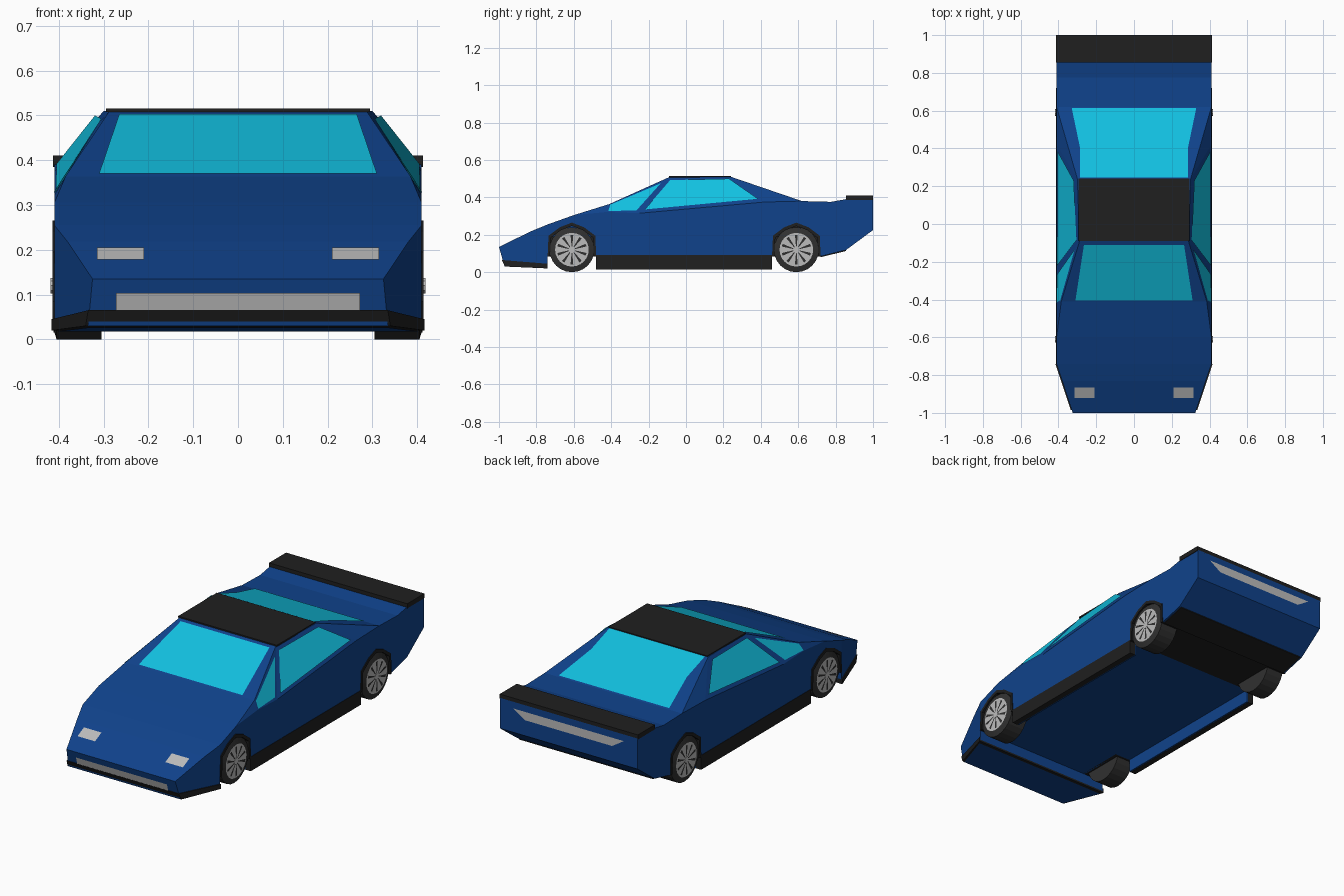
import bpy, bmesh, math
from mathutils import Vector, Matrix
from mathutils.geometry import intersect_line_plane, normal as face_normal

if "Cube" in bpy.data.objects:
    bpy.data.objects.remove(bpy.data.objects["Cube"])


def material(name, rgb):
    m = bpy.data.materials.new(name)
    m.diffuse_color = (*rgb, 1)
    m.use_nodes = True
    m.node_tree.nodes["Principled BSDF"].inputs["Base Color"].default_value = m.diffuse_color
    return m


BLUE = material("blue_paint", (0.005, 0.055, 0.26))
GLASS = material("cyan_glass", (0.006, 0.53, 0.75))
BLACK = material("black_trim", (0.014, 0.014, 0.014))
TYRE = material("tyre_rubber", (0.03, 0.03, 0.03))
LIGHT = material("light_grey", (0.5, 0.5, 0.5))


def finish(name, bm, mat, mirror=False, recalc=True):
    if recalc:
        bmesh.ops.recalc_face_normals(bm, faces=bm.faces[:])
    me = bpy.data.meshes.new(name)
    bm.to_mesh(me)
    bm.free()
    me.materials.append(mat)
    ob = bpy.data.objects.new(name, me)
    bpy.context.collection.objects.link(ob)
    if mirror:
        ob.modifiers.new("mirror", 'MIRROR').use_axis[0] = True
    return ob


def prism(name, yz, x0, x1, mat, mirror=False, taper=False):
    """Side profile extruded across x; taper narrows it towards the nose."""
    bm = bmesh.new()
    f = bm.faces.new([bm.verts.new((x0, y, z)) for y, z in yz])
    ext = bmesh.ops.extrude_face_region(bm, geom=[f])
    for v in ext["geom"]:
        if isinstance(v, bmesh.types.BMVert):
            v.co.x = x1
    if taper:
        for v in bm.verts:
            v.co.x *= 1 - 0.8 * max(0, -0.74 - v.co.y)
    return finish(name, bm, mat, mirror)


def box(name, x0, x1, y0, y1, z0, z1, mat, mirror=False):
    return prism(name, [(y0, z0), (y1, z0), (y1, z1), (y0, z1)], x0, x1, mat, mirror)


def panel(name, plane, axis, pts, mat, offset=0.004, mirror=False):
    """Flat panel: 2D points projected along an axis onto a body plane."""
    n = face_normal(plane)
    d = Vector([float(i == axis) for i in range(3)])
    bm = bmesh.new()
    verts = []
    for p in pts:
        p = list(p)
        p.insert(axis, 0)
        p = Vector(p)
        verts.append(bm.verts.new(intersect_line_plane(p, p + d, plane[0], n) + d * offset))
    f = bm.faces.new(verts)
    f.normal_update()
    if f.normal.dot(d) * offset < 0:
        f.normal_flip()
    return finish(name, bm, mat, mirror, recalc=False)


def arch(c, s=1.0):
    """Wheel arch outline around wheel centre c."""
    raw = [(-.13, .085), (-.125, .195), (-.065, .24), (0, .265),
           (.065, .24), (.125, .195), (.13, .085)]
    return [(c + y * s, .085 + (z - .085) * s) for y, z in raw]


FRONT, REAR = -.61, .59

# Lower body and tapered nose
prism("lower_body", [(-.74, .255), (-.6, .305), (-.42, .322), (-.25, .315), (.42, .375),
                     (.62, .38), (.775, .376), (.855, .39), (1, .39), (1, .225), (.855, .118)]
      + arch(REAR)[::-1] + arch(FRONT)[::-1], -.41, .41, BLUE)
prism("nose", [(-1, .135), (-.83, .218), (-.74, .255), (-.74, .03), (-.97, .03)],
      -.41, .41, BLUE, taper=True)

# Cabin shell: right-side corners, mirrored
H, A, A2 = Vector((.41, -.6, .305)), Vector((.385, -.41, .364)), Vector((.41, -.42, .322))
B, C, G = Vector((.41, -.25, .315)), Vector((.41, .42, .375)), Vector((.41, .62, .38))
R, F = Vector((.288, -.09, .508)), Vector((.30, .24, .51))


def flip(p):
    return Vector((-p.x, p.y, p.z))


bm = bmesh.new()
sides = [(H, A2, A), (A2, B, R, A), (B, C, F, R), (C, G, F)]
faces = [(H, A, flip(A), flip(H)), (A, R, flip(R), flip(A)),
         (R, F, flip(F), flip(R)), (F, G, flip(G), flip(F))]
for poly in sides + [tuple(flip(p) for p in s[::-1]) for s in sides] + faces:
    bm.faces.new([bm.verts.new(p) for p in poly])
bmesh.ops.remove_doubles(bm, verts=bm.verts[:], dist=1e-4)
finish("cabin", bm, BLUE)

# Windows
panel("windshield", (A, R, flip(R)), 2,
      [(-.31, -.405), (.31, -.405), (.265, -.11), (-.265, -.11)], GLASS)
panel("rear_window", (F, G, flip(G)), 2,
      [(-.285, .245), (.285, .245), (.285, .40), (.33, .615), (-.33, .615), (-.285, .40)], GLASS)
panel("side_window", (B, C, (F + R) / 2), 0,
      [(-.22, .335), (.385, .392), (.23, .5), (-.085, .492)], GLASS, .009, True)
panel("quarter_window", (A2, B, R), 0,
      [(-.415, .327), (-.265, .33), (-.135, .475), (-.405, .361)], GLASS, .005, True)

# Black trim: roof, spoiler, skirts, front lip
box("roof_panel", -.295, .295, -.09, .24, .507, .515, BLACK)
prism("rear_spoiler", [(.855, .385), (1, .385), (1, .41), (.855, .41)], -.413, .413, BLACK)
box("side_skirt", .38, .412, -.48, .46, .015, .092, BLACK, True)
box("skirt_inner_rail", .372, .381, -.48, .46, .016, .092, BLUE, True)
prism("front_lip", [(-.985, .065), (-.74, .045), (-.74, .02), (-.968, .03)],
      -.416, .416, BLACK, taper=True)
panel("nose_underside", (Vector((0, -.968, .03)), Vector((1, -.968, .03)), Vector((0, -.74, .02))),
      2, [(-.33, -.965), (.33, -.965), (.405, -.755), (-.405, -.755)], BLUE, -.003)
prism("rear_diffuser", [(.72, .08), (.855, .113), (.855, .122), (.72, .09)], -.4, .4, BLACK)

# Lights and grille
hood = (Vector((0, -1, .135)), Vector((1, -1, .135)), Vector((0, -.83, .218)))
panel("headlight", hood, 2, [(.21, -.92), (.315, -.92), (.315, -.865), (.21, -.865)],
      LIGHT, mirror=True)
nose_face = (Vector((0, -1, .135)), Vector((1, -1, .135)), Vector((0, -.97, .03)))
panel("front_grille", nose_face, 1, [(-.272, .065), (.272, .065), (.272, .103), (-.272, .103)],
      LIGHT, -.004)
tail = (Vector((0, 1, .3)), Vector((1, 1, .3)), Vector((0, 1, .4)))
panel("tail_light", tail, 1, [(-.33, .355), (.33, .355), (.26, .31), (-.26, .31)], LIGHT, .002)


def cylinder(bm, r, x0, x1, c, n):
    bmesh.ops.create_cone(bm, cap_ends=True, segments=n, radius1=r, radius2=r, depth=x1 - x0,
                          matrix=Matrix.Translation(((x0 + x1) / 2, c, .12))
                          @ Matrix.Rotation(math.pi / 2, 4, 'Y'))


# Wheels, arch linings and wells
for tag, c, well in (("front", FRONT, BLUE), ("rear", REAR, BLACK)):
    prism(tag + "_wheel_well", arch(c), -.29, .29, well)
    prism(tag + "_arch_lining", arch(c) + arch(c, .9)[::-1], .28, .414, BLACK, True)
    box(tag + "_well_wall", .28, .30, c - .128, c + .128, .085, .19, BLACK, True)

    bm = bmesh.new()
    cylinder(bm, .12, .305, .405, c, 24)
    outer = [f for f in bm.faces if f.normal.x > .9]
    bmesh.ops.inset_region(bm, faces=outer, thickness=.03)
    for v in {v for f in outer for v in f.verts}:
        v.co.x += .009
    finish(tag + "_tyre", bm, TYRE, True)

    # Spoked rim: hub, ring and wedge spokes
    bm = bmesh.new()
    cylinder(bm, .018, .41, .418, c, 10)
    N = 10

    def pt(r, a, x=.417):
        return bm.verts.new((x, c + r * math.cos(a), .12 + r * math.sin(a)))

    for i in range(N):
        a = 2 * math.pi * i / N
        bm.faces.new([pt(.015, a - .2), pt(.083, a - .22), pt(.083, a + .22), pt(.015, a + .2)])
    for i in range(24):
        a, b = math.pi * i / 12, math.pi * (i + 1) / 12
        bm.faces.new([pt(.08, a), pt(.09, a), pt(.09, b), pt(.08, b)])
    for f in bm.faces:
        f.normal_update()
    finish(tag + "_rim", bm, LIGHT, True, recalc=False)
